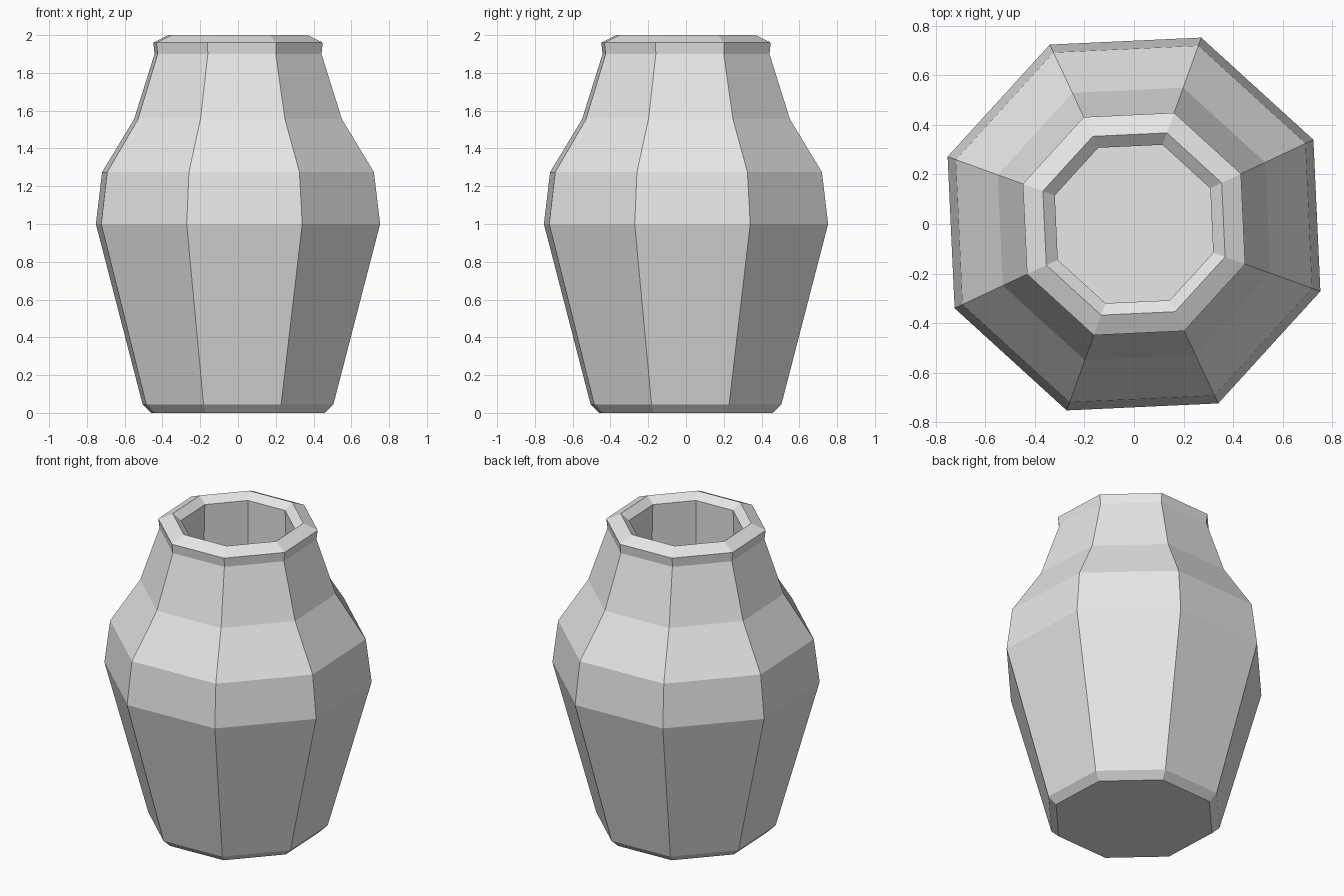
import bpy, bmesh, math

default = bpy.data.objects.get("Cube")
if default:
    bpy.data.objects.remove(default, do_unlink=True)

SIDES = 8
TURN = math.radians(25.15)

# Single clay colour
clay = bpy.data.materials.new("grey_clay")
clay.use_nodes = True
colour = (0.8, 0.8, 0.8, 1)
clay.diffuse_color = colour
clay.node_tree.nodes["Principled BSDF"].inputs["Base Color"].default_value = colour

# Profile (radius, height): base, belly, shoulder, neck, lip, then the hollow
profile = [
    (0.49, 0), (0.537, 0.045), (0.80, 1.0), (0.765, 1.275),
    (0.585, 1.555), (0.47, 1.90), (0.477, 1.96), (0.391, 2.0),
    (0.34, 1.96), (0.40, 0.10),
]


def ring(bm, radius, z):
    angles = [TURN + math.tau * i / SIDES for i in range(SIDES)]
    return [bm.verts.new((radius * math.cos(a), radius * math.sin(a), z)) for a in angles]


def faceted_vessel(name, points, material):
    bm = bmesh.new()
    rings = [ring(bm, r, z) for r, z in points]
    for low, high in zip(rings, rings[1:]):
        for i in range(SIDES):
            j = (i + 1) % SIDES
            bm.faces.new((low[i], low[j], high[j], high[i]))
    bm.faces.new(list(reversed(rings[0])))   # underside
    bm.faces.new(rings[-1])                  # inner floor
    bmesh.ops.recalc_face_normals(bm, faces=bm.faces[:])
    mesh = bpy.data.meshes.new(name)
    bm.to_mesh(mesh)
    bm.free()
    mesh.materials.append(material)
    obj = bpy.data.objects.new(name, mesh)
    bpy.context.collection.objects.link(obj)
    return obj


faceted_vessel("vase", profile, clay)
